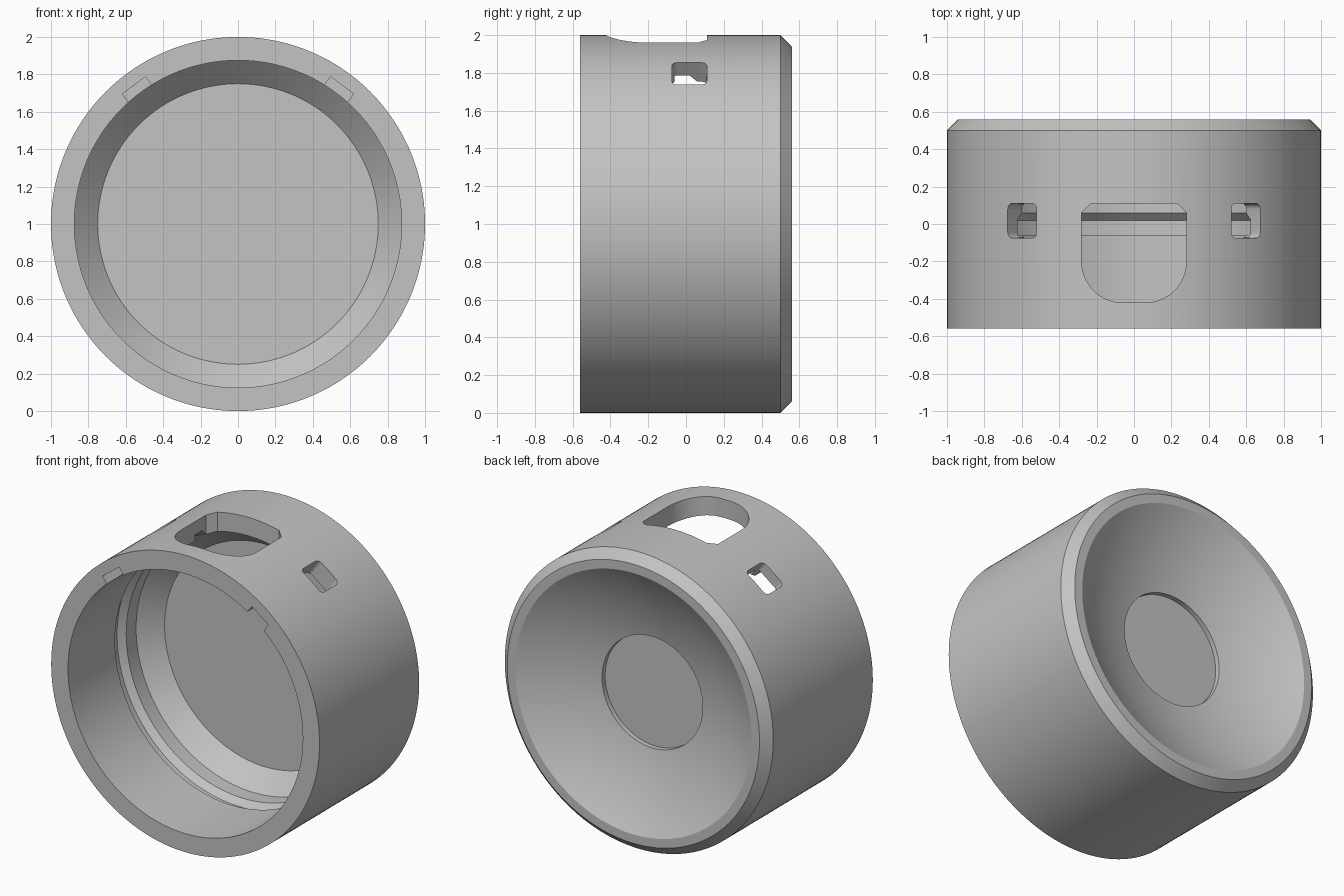
import bpy, bmesh, math
from mathutils import Matrix, Vector

cube = bpy.data.objects.get("Cube")
if cube:
    bpy.data.objects.remove(cube, do_unlink=True)

grey = bpy.data.materials.new("plain_grey")
grey.use_nodes = True
color = (0.55, 0.55, 0.55, 1)
grey.diffuse_color = color
grey.node_tree.nodes["Principled BSDF"].inputs["Base Color"].default_value = color

SEGMENTS = 160
CENTRE = Matrix.Translation((0, 0, 1))


def make_object(name, bm):
    bmesh.ops.recalc_face_normals(bm, faces=bm.faces)
    mesh = bpy.data.meshes.new(name)
    bm.to_mesh(mesh)
    bm.free()
    mesh.materials.append(grey)
    obj = bpy.data.objects.new(name, mesh)
    bpy.context.collection.objects.link(obj)
    return obj


def lathe(name, profile):
    """Spin (radius, y) points around the y axis."""
    bm = bmesh.new()
    verts = [bm.verts.new((r, y, 0)) for r, y in profile]
    edges = [bm.edges.new(pair) for pair in zip(verts, verts[1:])]
    bmesh.ops.spin(bm, geom=verts + edges, cent=(0, 0, 0), axis=(0, 1, 0),
                   angle=math.tau, steps=SEGMENTS, use_duplicate=False)
    bmesh.ops.remove_doubles(bm, verts=bm.verts, dist=1e-5)
    bmesh.ops.transform(bm, matrix=CENTRE, verts=bm.verts)
    return make_object(name, bm)


def arc(cx, cy, radius, start, end, steps):
    angles = [math.radians(start + (end - start) * i / steps) for i in range(steps + 1)]
    return [(cx + radius * math.cos(a), cy + radius * math.sin(a)) for a in angles]


def cutter(name, outline, low, high, tilt=0):
    """Prism reaching outward from the axis, tilted sideways around it."""
    bm = bmesh.new()
    face = bm.faces.new([bm.verts.new((x, y, low)) for x, y in outline])
    new = bmesh.ops.extrude_face_region(bm, geom=[face])["geom"]
    top = [v for v in new if isinstance(v, bmesh.types.BMVert)]
    bmesh.ops.translate(bm, vec=Vector((0, 0, high - low)), verts=top)
    turn = Matrix.Rotation(math.radians(tilt), 4, "Y")
    bmesh.ops.transform(bm, matrix=CENTRE @ turn, verts=bm.verts)
    obj = make_object(name, bm)
    obj.hide_render = True
    return obj


# Spherical dish in the back, from the recess edge out to the rim
DISH_R = 1.71
dish_base = 0.56 - DISH_R + math.sqrt(DISH_R ** 2 - 0.88 ** 2)


def dish(r):
    return r, dish_base + DISH_R - math.sqrt(DISH_R ** 2 - r * r)


dish_curve = [dish(0.88 + (0.375 - 0.88) * i / 20) for i in range(21)]

# Cup: front cavity with snap groove, outer wall, back chamfer, dish, recess
body = lathe("cup_body", [
    (0, 0.29), (0.75, 0.29), (0.875, 0.165), (0.875, 0.06), (0.915, 0.02),
    (0.915, -0.06), (0.875, -0.06), (0.875, -0.56), (1, -0.56), (1, 0.5),
    (0.94, 0.56)] + dish_curve + [(0.375, 0.325), (0, 0.325)])

# Large rounded opening in the top
opening = (arc(-0.06, -0.2, 0.22, 180, 270, 16) + arc(0.06, -0.2, 0.22, 270, 360, 16)
           + [(0.28, 0.06), (0.23, 0.11), (-0.23, 0.11), (-0.28, 0.06)])
cutters = [cutter("top_opening_cutter", opening, 0.6, 1.2)]

# Rounded side slots, each with a channel running in from the front edge
slot = []
for cx, cy, start in ((0.067, 0.08, 0), (-0.067, 0.08, 90),
                      (-0.067, -0.045, 180), (0.067, -0.045, 270)):
    slot += arc(cx, cy, 0.03, start, start + 90, 6)
channel = [(-0.077, -0.7), (0.077, -0.7), (0.077, 0.11), (-0.077, 0.11)]
for side, tilt in (("left", 36.9), ("right", -36.9)):
    cutters.append(cutter(side + "_slot_cutter", slot, 0.8, 1.2, tilt))
    cutters.append(cutter(side + "_channel_cutter", channel, 0.8, 0.927, tilt))

for tool in cutters:
    mod = body.modifiers.new(tool.name, "BOOLEAN")
    mod.operation = "DIFFERENCE"
    mod.solver = "EXACT"
    mod.object = tool

# Bake the cuts and drop the cutters
graph = bpy.context.evaluated_depsgraph_get()
body_mesh = bpy.data.meshes.new_from_object(body.evaluated_get(graph))
body.modifiers.clear()
body.data = body_mesh
for tool in cutters:
    bpy.data.objects.remove(tool, do_unlink=True)

bpy.ops.object.select_all(action="DESELECT")
body.select_set(True)
bpy.context.view_layer.objects.active = body
bpy.ops.object.shade_smooth_by_angle(angle=math.radians(25))
